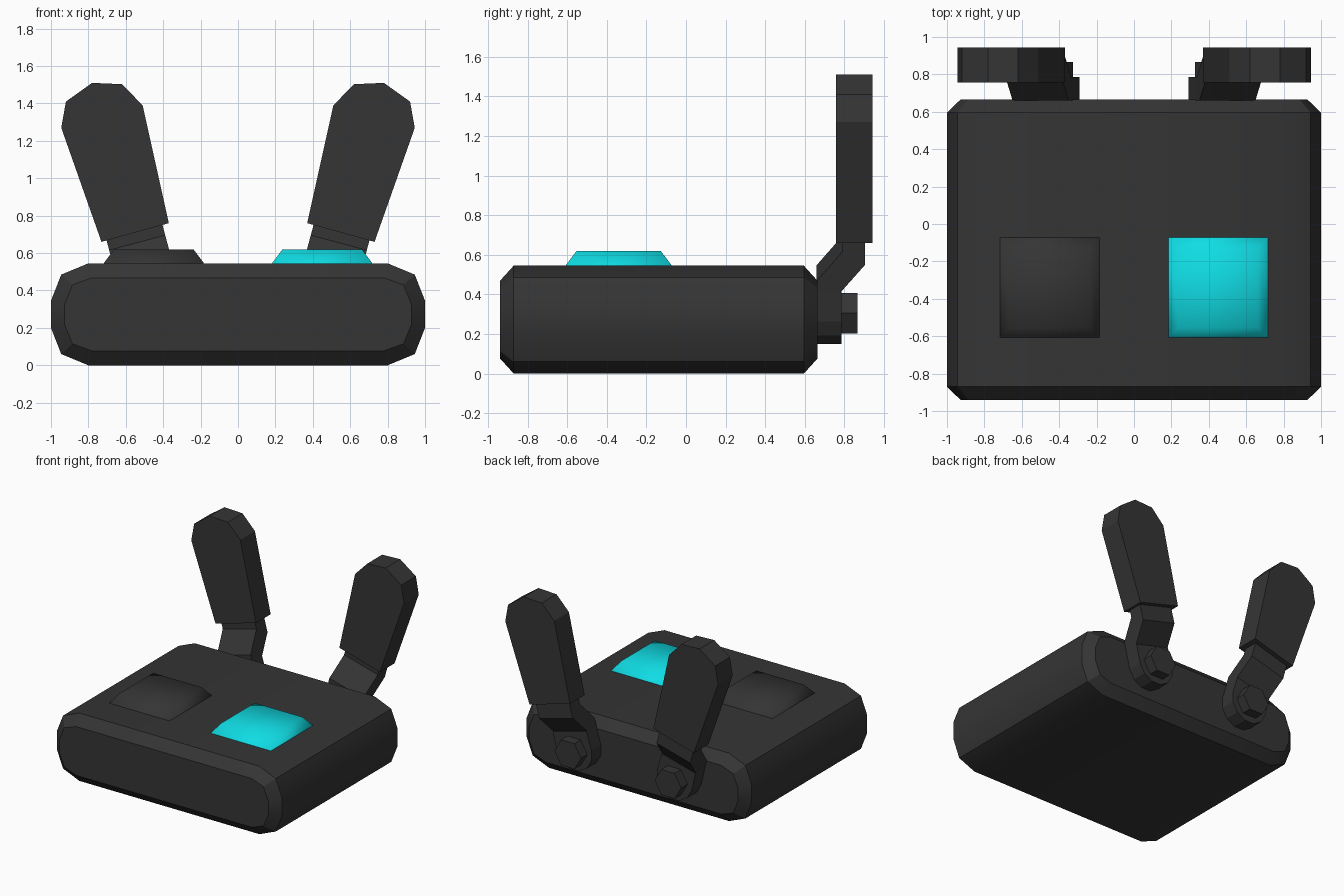
import bpy, bmesh, math
from mathutils import Vector

if "Cube" in bpy.data.objects:
    bpy.data.objects.remove(bpy.data.objects["Cube"])


def material(name, rgb):
    m = bpy.data.materials.new(name)
    m.use_nodes = True
    m.diffuse_color = (*rgb, 1)
    m.node_tree.nodes["Principled BSDF"].inputs["Base Color"].default_value = (*rgb, 1)
    return m


DARK = material("charcoal", (0.035, 0.035, 0.035))
CYAN = material("cyan", (0.005, 0.72, 0.78))


def loft(name, rings, mat, angle=None):
    """Join matching rings of points with quads and cap both ends."""
    bm = bmesh.new()
    loops = [[bm.verts.new(p) for p in ring] for ring in rings]
    n = len(loops[0])
    for a, b in zip(loops, loops[1:]):
        for i in range(n):
            j = (i + 1) % n
            bm.faces.new((a[i], a[j], b[j], b[i]))
    bm.faces.new(loops[0])
    bm.faces.new(loops[-1])
    bmesh.ops.recalc_face_normals(bm, faces=bm.faces)
    mesh = bpy.data.meshes.new(name)
    bm.to_mesh(mesh)
    bm.free()
    mesh.materials.append(mat)
    obj = bpy.data.objects.new(name, mesh)
    bpy.context.collection.objects.link(obj)
    if angle:
        bpy.ops.object.select_all(action="DESELECT")
        obj.select_set(True)
        bpy.context.view_layer.objects.active = obj
        bpy.ops.object.shade_smooth_by_angle(angle=math.radians(angle))
    return obj


# Body: rounded slab with chamfered front and back
def slab_ring(corner, y):
    right = corner + [(x, 0.545 - z) for x, z in reversed(corner)]
    return [(x, y, z) for x, z in right] + [(-x, y, z) for x, z in reversed(right)]


outer = [(0.8, 0), (0.945, 0.06), (1, 0.2)]
inner = [(0.78, 0.077), (0.885, 0.115), (0.928, 0.22)]
loft("body", [slab_ring(inner, -0.94), slab_ring(outer, -0.87),
              slab_ring(outer, 0.595), slab_ring(inner, 0.665)], DARK, 30)


# Buttons: softly shaded raised pads
def square(cx, cy, half, z):
    return [(cx + a * half, cy + b * half, z)
            for a, b in ((-1, -1), (1, -1), (1, 1), (-1, 1))]


for side, sx, mat in (("left", 1, CYAN), ("right", -1, DARK)):
    loft(side + "_button", [square(sx * 0.45, -0.34, 0.27, 0.535),
                            square(sx * 0.45, -0.34, 0.265, 0.55),
                            square(sx * 0.45, -0.34, 0.212, 0.62)], mat, 80)

# Arms: pivot plate, bolt, cranked neck and blade, leaning outwards
PIVOT = Vector((0.445, 0, 0.305))
LEAN = math.radians(15)
ACROSS = Vector((math.cos(LEAN), 0, -math.sin(LEAN)))
ALONG = Vector((math.sin(LEAN), 0, math.cos(LEAN)))


def arm_point(u, y, v):
    return PIVOT + ACROSS * u + ALONG * v + Vector((0, y, 0))


def flip(points, sx):
    return [(sx * p[0], p[1], p[2]) for p in points]


blade = [(0.37, 0.76), (0.73, 0.66), (0.945, 1.27), (0.92, 1.41),
         (0.78, 1.51), (0.62, 1.503), (0.51, 1.39)]
crank = [(0.66, 0.15), (0.66, 0.21), (0.79, 0.363), (0.79, 0.43),
         (0.905, 0.43), (0.905, 0.295), (0.78, 0.15)]
plate = [(0.16 * math.cos(a), 0.16 * math.sin(a))
         for a in (math.pi + math.pi * i / 6 for i in range(7))]
plate += [(0.155, 0.15), (-0.155, 0.15)]
hexagon = [(0.118 * math.cos(i * math.pi / 3), 0.118 * math.sin(i * math.pi / 3))
           for i in range(6)]

for side, sx in (("left", 1), ("right", -1)):
    loft(side + "_pivot_plate",
         [flip([arm_point(u, y, v) for u, v in plate], sx) for y in (0.66, 0.785)], DARK)
    loft(side + "_bolt",
         [flip([PIVOT + Vector((u, y, v)) for u, v in hexagon], sx)
          for y in (0.77, 0.865)], DARK)
    loft(side + "_neck",
         [flip([arm_point(u, y, v) for y, v in crank], sx) for u in (-0.155, 0.155)], DARK)
    loft(side + "_blade",
         [flip([(x, y, z) for x, z in blade], sx) for y in (0.757, 0.943)], DARK)
